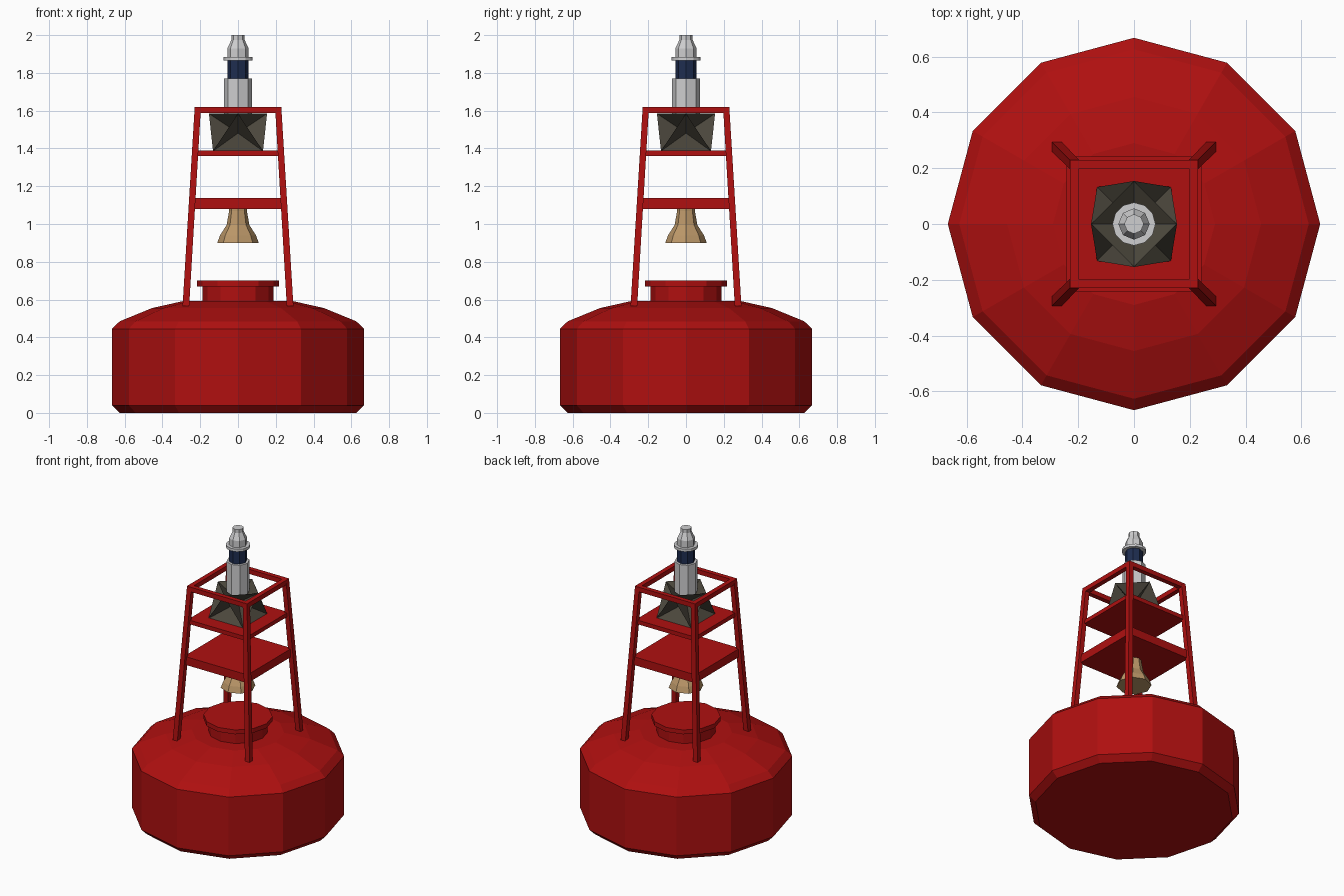
import bpy, bmesh, math
from mathutils import Vector

if "Cube" in bpy.data.objects:
    bpy.data.objects.remove(bpy.data.objects["Cube"])


def material(name, rgb):
    m = bpy.data.materials.new(name)
    m.diffuse_color = (*rgb, 1)
    m.use_nodes = True
    m.node_tree.nodes["Principled BSDF"].inputs["Base Color"].default_value = m.diffuse_color
    return m


RED = material("buoy red", (0.43, 0.005, 0.005))
GREY = material("light grey", (0.62, 0.62, 0.63))
NAVY = material("navy lens", (0.013, 0.026, 0.08))
BRASS = material("bell brass", (0.50, 0.31, 0.14))
DARK = material("dark reflector", (0.07, 0.062, 0.045))


def finish(name, bm, mat):
    bmesh.ops.recalc_face_normals(bm, faces=bm.faces)
    me = bpy.data.meshes.new(name)
    bm.to_mesh(me)
    bm.free()
    me.materials.append(mat)
    ob = bpy.data.objects.new(name, me)
    bpy.context.collection.objects.link(ob)
    return ob


def lathe(name, profile, sides, mat):
    """Closed faceted solid from (radius, height) pairs."""
    bm = bmesh.new()
    rings = []
    for r, z in profile:
        rings.append([bm.verts.new((r * math.cos(math.tau * i / sides),
                                    r * math.sin(math.tau * i / sides), z))
                      for i in range(sides)])
    for a, b in zip(rings, rings[1:]):
        for i in range(sides):
            j = (i + 1) % sides
            bm.faces.new((a[i], a[j], b[j], b[i]))
    bm.faces.new(rings[0][::-1])
    bm.faces.new(rings[-1])
    return finish(name, bm, mat)


def prism(name, c0, h0, c1, h1, mat):
    """Box between two rectangles: centres c0, c1 and half sizes h0, h1."""
    bm = bmesh.new()
    corners = [(-1, -1), (1, -1), (1, 1), (-1, 1)]
    lo, hi = [[bm.verts.new((c[0] + sx * h[0], c[1] + sy * h[1], c[2]))
               for sx, sy in corners] for c, h in ((c0, h0), (c1, h1))]
    bm.faces.new(lo[::-1])
    bm.faces.new(hi)
    for i in range(4):
        j = (i + 1) % 4
        bm.faces.new((lo[i], lo[j], hi[j], hi[i]))
    return finish(name, bm, mat)


# Float body and hatch
lathe("float", [(0.626, 0), (0.667, 0.04), (0.667, 0.445), (0.626, 0.485),
                (0.455, 0.555), (0.29, 0.592)], 12, RED)
lathe("hatch_collar", [(0.187, 0.58), (0.187, 0.675)], 12, RED)
lathe("hatch_lid", [(0.217, 0.67), (0.217, 0.70)], 12, RED)

# Four leaning tower legs
for sx, sy, label in ((-1, -1, "front_left"), (1, -1, "front_right"),
                      (1, 1, "back_right"), (-1, 1, "back_left")):
    prism(label + "_leg", (sx * 0.276, sy * 0.276, 0.565), (0.0175, 0.0175),
          (sx * 0.213, sy * 0.213, 1.615), (0.0165, 0.0165), RED)

# Platforms and open top frame
for name, half, z0, z1 in (("lower_platform", 0.242, 1.08, 1.137),
                           ("upper_platform", 0.226, 1.36, 1.388)):
    prism(name, (0, 0, z0), (half, half), (0, 0, z1), (half, half), RED)
for s, fb, lr in ((-1, "front", "left"), (1, "back", "right")):
    prism(fb + "_top_bar", (0, s * 0.214, 1.588), (0.23, 0.016),
          (0, s * 0.214, 1.62), (0.23, 0.016), RED)
    prism(lr + "_top_bar", (s * 0.214, 0, 1.588), (0.016, 0.198),
          (s * 0.214, 0, 1.62), (0.016, 0.198), RED)

# Bell hanging below the lower platform
lathe("bell", [(0.11, 0.90), (0.095, 0.94), (0.06, 0.995), (0.047, 1.07),
               (0.047, 1.085)], 8, BRASS)

# Radar reflector: square antiprism with every face dented toward the middle
bm = bmesh.new()
for i in range(4):
    a = math.pi / 2 * i
    bm.verts.new((0.154 * math.cos(a), 0.154 * math.sin(a), 1.585))
    a += math.pi / 4
    bm.verts.new((0.187 * math.cos(a), 0.187 * math.sin(a), 1.386))
bmesh.ops.convex_hull(bm, input=bm.verts[:])
bmesh.ops.dissolve_limit(bm, angle_limit=0.02, verts=bm.verts[:], edges=bm.edges[:])
bmesh.ops.recalc_face_normals(bm, faces=bm.faces)
middle = Vector((0, 0, 1.485))
for v in bmesh.ops.poke(bm, faces=bm.faces[:])["verts"]:
    v.co = middle.lerp(v.co, 0.12)
finish("radar_reflector", bm, DARK)

# Lantern
lathe("lantern_base", [(0.073, 1.56), (0.073, 1.77)], 8, GREY)
lathe("lantern_lens", [(0.056, 1.765), (0.056, 1.87)], 8, NAVY)
lathe("lantern_ring", [(0.077, 1.866), (0.077, 1.884)], 12, GREY)
lathe("lantern_cap", [(0.056, 1.88), (0.056, 1.93), (0.035, 1.975),
                      (0.035, 2.0)], 8, GREY)
